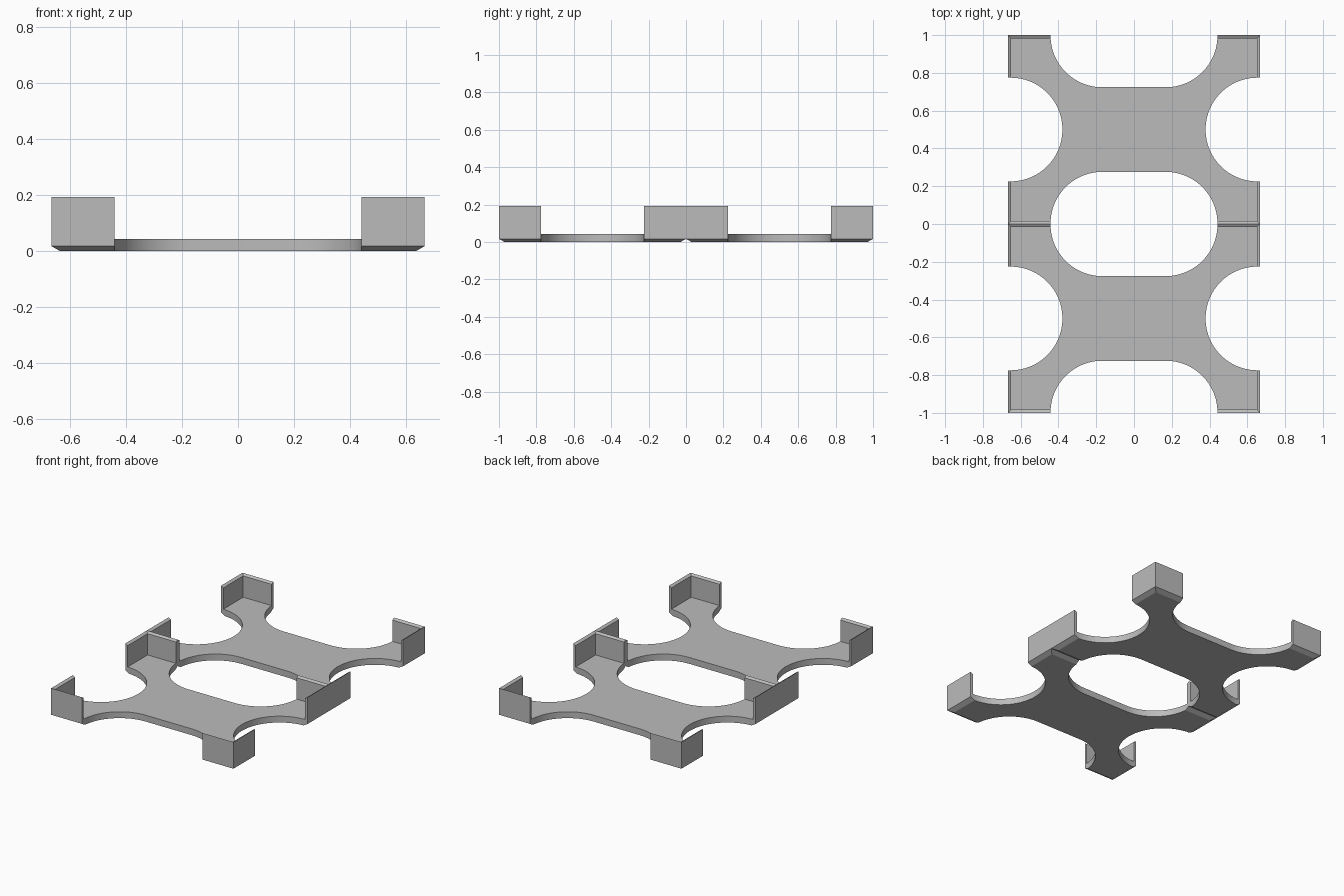
import bpy, bmesh, math

cube = bpy.data.objects.get("Cube")
if cube:
    bpy.data.objects.remove(cube)

HALF_X, HALF_Y = 0.667, 0.5      # half size of one tray
HEIGHT, FLOOR = 0.193, 0.042
WALL, CHAMFER, RISE = 0.017, 0.03, 0.017
RADIUS = 0.274                   # notch radius

grey = bpy.data.materials.new("plain grey")
grey.use_nodes = True
colour = (0.5, 0.5, 0.5, 1)
grey.diffuse_color = colour
grey.node_tree.nodes["Principled BSDF"].inputs["Base Color"].default_value = colour


def add_object(name, bm):
    bmesh.ops.recalc_face_normals(bm, faces=bm.faces)
    mesh = bpy.data.meshes.new(name)
    bm.to_mesh(mesh)
    bm.free()
    obj = bpy.data.objects.new(name, mesh)
    bpy.context.collection.objects.link(obj)
    mesh.materials.append(grey)
    return obj


def loft(bm, rings):
    """Bridge equal-sized rings of points and cap both ends."""
    loops = [[bm.verts.new(p) for p in ring] for ring in rings]
    for a, b in zip(loops, loops[1:]):
        for i in range(len(a)):
            j = (i + 1) % len(a)
            bm.faces.new((a[i], a[j], b[j], b[i]))
    bm.faces.new(loops[0])
    bm.faces.new(loops[-1])


def rectangle(inset, z):
    x, y = HALF_X - inset, HALF_Y - inset
    return [(-x, -y, z), (x, -y, z), (x, y, z), (-x, y, z)]


def rounded_outline(cx, cy, half_x, half_y, z, steps=24):
    points = []
    for k, (sx, sy) in enumerate([(1, 1), (-1, 1), (-1, -1), (1, -1)]):
        for i in range(steps + 1):
            a = (k + i / steps) * math.pi / 2
            points.append((cx + sx * (half_x - RADIUS) + RADIUS * math.cos(a),
                           cy + sy * (half_y - RADIUS) + RADIUS * math.sin(a), z))
    return points


# Rounded prisms that cut the notches in all four sides
bm = bmesh.new()
for s in (-1, 1):
    for cx, cy, hx, hy in ((s * HALF_X, 0, 0.288, RADIUS + 0.0005),
                           (0, s * HALF_Y, 0.442, 0.276)):
        loft(bm, [rounded_outline(cx, cy, hx, hy, z) for z in (-0.1, 0.3)])
bmesh.ops.remove_doubles(bm, verts=bm.verts, dist=0.00001)
cutter = add_object("notch_cutter", bm)
cutter.hide_render = True

# Shallow tray: chamfered base, thin walls with inward sloping rims, sunk floor
bm = bmesh.new()
loft(bm, [rectangle(CHAMFER, 0), rectangle(0, RISE), rectangle(0, HEIGHT),
          rectangle(WALL, HEIGHT - 0.01), rectangle(WALL, FLOOR)])
blank = add_object("tray_blank", bm)
cut = blank.modifiers.new("notches", "BOOLEAN")
cut.operation = "DIFFERENCE"
cut.solver = "EXACT"
cut.object = cutter

# Bake the cut shape and place the two trays end to end
bpy.context.view_layer.update()
depsgraph = bpy.context.evaluated_depsgraph_get()
tray_mesh = bpy.data.meshes.new_from_object(blank.evaluated_get(depsgraph))
for obj in (blank, cutter):
    bpy.data.objects.remove(obj)

for name, y in (("front_tray", -HALF_Y), ("back_tray", HALF_Y)):
    tray = bpy.data.objects.new(name, tray_mesh.copy())
    tray.location.y = y
    bpy.context.collection.objects.link(tray)
    bpy.ops.object.select_all(action="DESELECT")
    tray.select_set(True)
    bpy.context.view_layer.objects.active = tray
    bpy.ops.object.shade_smooth_by_angle(angle=math.radians(20))
